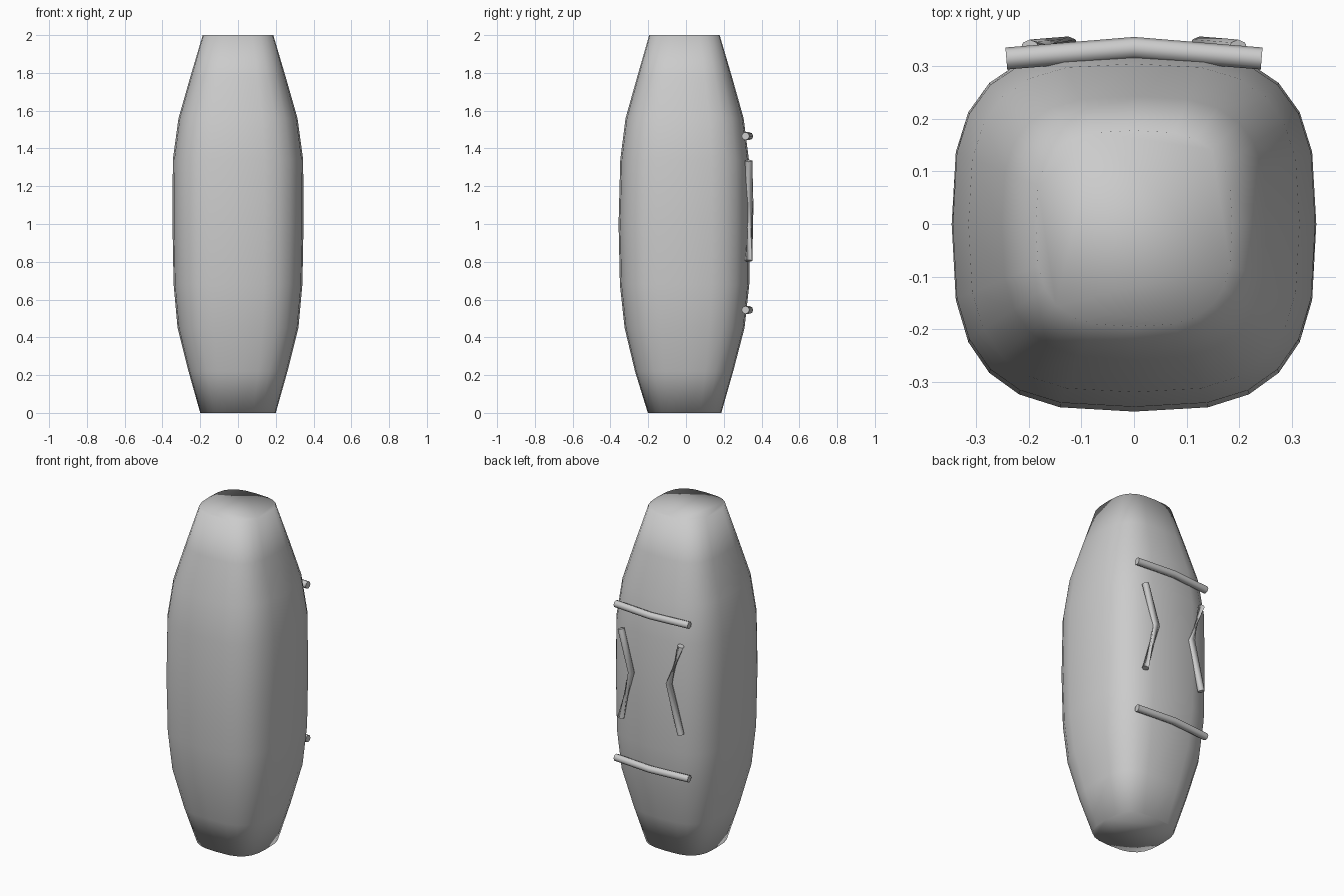
import bpy, bmesh, math
from mathutils import Vector

if "Cube" in bpy.data.objects:
    bpy.data.objects.remove(bpy.data.objects["Cube"])


def make_object(name, rings, sharp_ends):
    """Skin a list of equal-length rings, cap the ends and shade smooth."""
    bm = bmesh.new()
    loops = [[bm.verts.new(p) for p in ring] for ring in rings]
    n = len(loops[0])
    for a, b in zip(loops, loops[1:]):
        for i in range(n):
            j = (i + 1) % n
            bm.faces.new((a[i], a[j], b[j], b[i]))
    caps = [bm.faces.new(loops[0][::-1]), bm.faces.new(loops[-1])]
    bmesh.ops.recalc_face_normals(bm, faces=bm.faces)
    for f in bm.faces:
        f.smooth = True
    if sharp_ends:
        for f in caps:
            for e in f.edges:
                e.smooth = False
    me = bpy.data.meshes.new(name)
    bm.to_mesh(me)
    bm.free()
    ob = bpy.data.objects.new(name, me)
    bpy.context.collection.objects.link(ob)
    return ob


def section(z, w, front, back, n=24, power=3.0):
    """Rounded-square cross-section, slightly flatter at the back."""
    pts = []
    for i in range(n):
        t = 2 * math.pi * i / n
        c, s = math.cos(t), math.sin(t)
        x = math.copysign(abs(c) ** (2 / power), c) * w
        y = math.copysign(abs(s) ** (2 / power), s) * (back if s > 0 else front)
        pts.append(Vector((x, y, z)))
    return pts


def tube(name, path, r, up, twists=None, sides=8):
    """Thin rod along a path; twists turn each ring by a number of degrees."""
    path = [Vector(p) for p in path]
    up = Vector(up)
    twists = twists or [0] * len(path)
    rings = []
    for k, p in enumerate(path):
        tan = (path[min(k + 1, len(path) - 1)] - path[max(k - 1, 0)]).normalized()
        side = tan.cross(up).normalized()
        top = side.cross(tan)
        rings.append([p + r * (math.cos(a) * side + math.sin(a) * top)
                      for a in (2 * math.pi * i / sides + math.radians(twists[k])
                                for i in range(sides))])
    return make_object(name, rings, True)


# Barrel-shaped body: height, half width, front depth, back depth
profile = [
    (0.00, 0.200, 0.202, 0.187),
    (0.22, 0.262, 0.270, 0.250),
    (0.45, 0.320, 0.325, 0.310),
    (0.68, 0.341, 0.350, 0.335),
    (1.00, 0.347, 0.357, 0.338),
    (1.34, 0.345, 0.348, 0.333),
    (1.56, 0.315, 0.320, 0.305),
    (1.78, 0.252, 0.258, 0.243),
    (2.00, 0.187, 0.195, 0.178),
]
make_object("body", [section(*p) for p in profile], False)

# Two slightly bent cross bars on the back
for label, z in (("upper", 1.465), ("lower", 0.545)):
    tube(label + "_back_bar",
         [(-0.243, 0.315, z), (0, 0.335, z), (0.243, 0.315, z)],
         0.021, (0, 0, 1))

# Two inward-pointing chevrons on the back, one arm of each twisted
for label, s, twists in (("right", 1, (0, 0, 135)), ("left", -1, (135, 0, 0))):
    x_end, x_tip = s * 0.198, s * 0.125
    tube(label + "_back_chevron",
         [(x_end, 0.332, 1.335), (x_tip, 0.338, 1.095), (x_end, 0.332, 0.805)],
         0.019, (0, 1, 0), twists if s < 0 else twists[::1])
